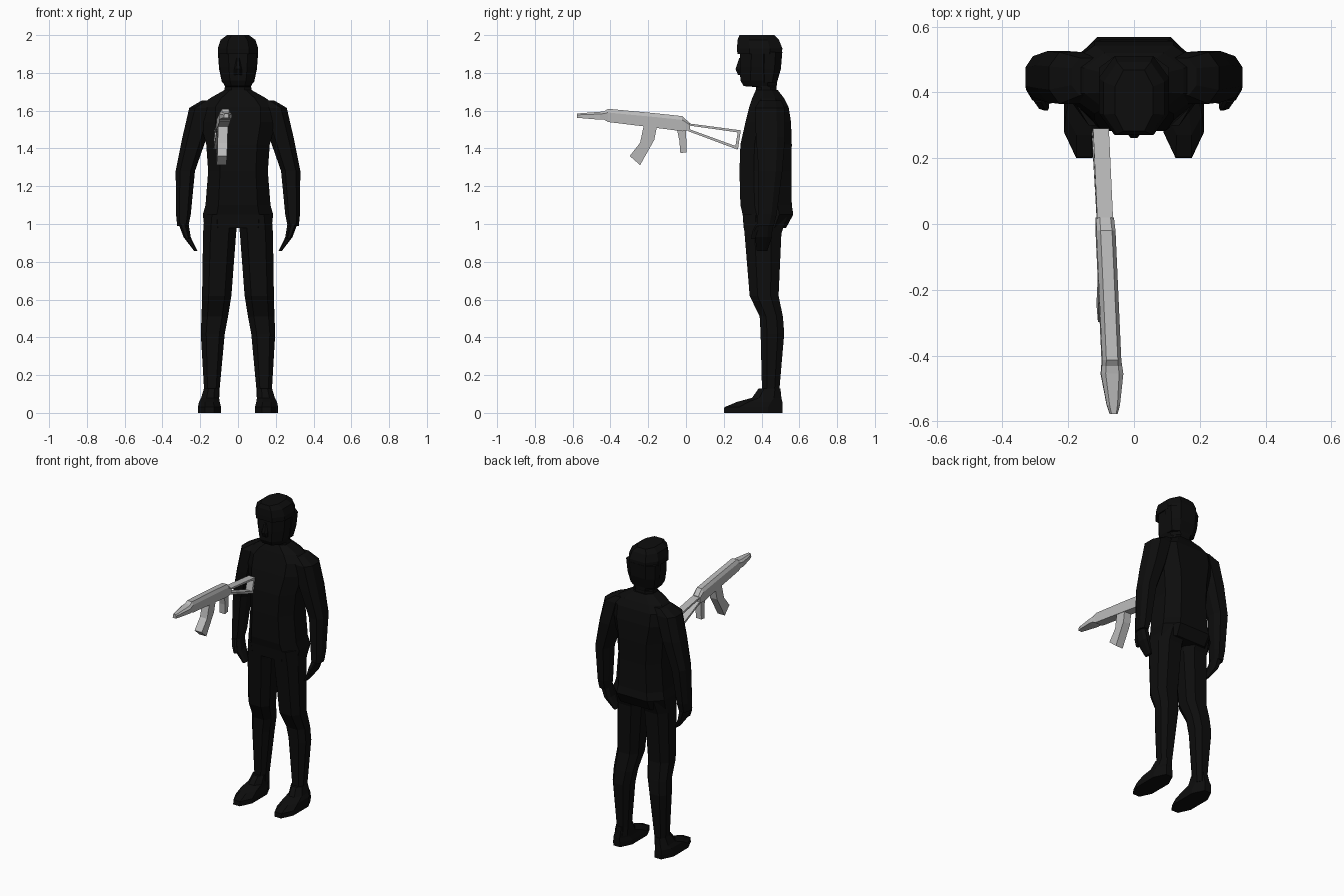
import bpy, bmesh


def material(name, r, g, b):
    m = bpy.data.materials.new(name)
    m.diffuse_color = (r, g, b, 1)
    return m


BLACK = material("matte black", 0.004, 0.004, 0.004)
GREY = material("light grey", 0.5, 0.5, 0.5)


def finish(name, bm, mat):
    bmesh.ops.recalc_face_normals(bm, faces=bm.faces)
    me = bpy.data.meshes.new(name)
    bm.to_mesh(me)
    bm.free()
    me.materials.append(mat)
    ob = bpy.data.objects.new(name, me)
    bpy.context.collection.objects.link(ob)
    return ob


def skin(bm, rings):
    """Join rings of points with quads and cap both ends."""
    loops = [[bm.verts.new(p) for p in ring] for ring in rings]
    n = len(loops[0])
    for a, b in zip(loops, loops[1:]):
        for i in range(n):
            j = (i + 1) % n
            bm.faces.new((a[i], a[j], b[j], b[i]))
    bm.faces.new(loops[0])
    bm.faces.new(loops[-1])


def octagon(z, x0, x1, y0, y1, fx=0.55, fy=0.45):
    cx, cy, w, h = (x0 + x1) / 2, (y0 + y1) / 2, (x1 - x0) / 2, (y1 - y0) / 2
    pts = [(1, -fy), (1, fy), (fx, 1), (-fx, 1), (-1, fy), (-1, -fy), (-fx, -1), (fx, -1)]
    return [(cx + a * w, cy + b * h, z) for a, b in pts]


def body_part(name, rows, both=False, **kw):
    """Loft octagons (z, x0, x1, y0, y1); 'both' adds the mirrored twin."""
    bm = bmesh.new()
    skin(bm, [octagon(*r, **kw) for r in rows])
    ob = finish(name, bm, BLACK)
    if both:
        ob.modifiers.new("mirror", 'MIRROR')
    return ob


# jacket body with flared hem and sloping shoulders
body_part("torso", [(z, -w, w, a, b) for z, w, a, b in [
    (0.98, 0.178, 0.305, 0.53), (1.05, 0.186, 0.30, 0.568), (1.10, 0.172, 0.288, 0.56),
    (1.28, 0.158, 0.283, 0.558), (1.42, 0.168, 0.288, 0.56), (1.54, 0.20, 0.315, 0.556),
    (1.62, 0.20, 0.335, 0.543), (1.665, 0.15, 0.35, 0.52), (1.71, 0.07, 0.37, 0.485)]], fx=0.6)

# neck and head
body_part("head", [(z, -w, w, a, b) for z, w, a, b in [
    (1.67, 0.075, 0.37, 0.48), (1.725, 0.07, 0.37, 0.478), (1.73, 0.07, 0.305, 0.48),
    (1.76, 0.085, 0.288, 0.483), (1.83, 0.097, 0.285, 0.497), (1.90, 0.10, 0.287, 0.505)]], fx=0.5)
body_part("nose", [(1.79, -0.02, 0.02, 0.275, 0.31), (1.82, -0.02, 0.02, 0.262, 0.31),
                   (1.88, -0.008, 0.008, 0.282, 0.31)])
body_part("hair", [(z, -w, w, a, b) for z, w, a, b in [
    (1.90, 0.107, 0.272, 0.508), (1.93, 0.107, 0.27, 0.51), (1.975, 0.092, 0.273, 0.492),
    (2.0, 0.058, 0.283, 0.468)]])
body_part("back_hair", [(1.75, -0.085, 0.085, 0.39, 0.482), (1.82, -0.1, 0.1, 0.38, 0.502),
                        (1.91, -0.107, 0.107, 0.38, 0.51)])

# arms
body_part("arm", [
    (0.99, 0.262, 0.322, 0.375, 0.465), (1.05, 0.25, 0.328, 0.38, 0.48),
    (1.28, 0.228, 0.33, 0.385, 0.51), (1.46, 0.165, 0.294, 0.37, 0.525),
    (1.615, 0.12, 0.258, 0.365, 0.522), (1.655, 0.08, 0.19, 0.39, 0.505)], both=True)
body_part("hand", [
    (0.857, 0.215, 0.232, 0.375, 0.43), (0.93, 0.25, 0.288, 0.365, 0.455),
    (1.02, 0.265, 0.322, 0.38, 0.46)], both=True)
body_part("thumb", [
    (0.92, 0.258, 0.278, 0.345, 0.37), (0.96, 0.265, 0.295, 0.35, 0.385),
    (1.0, 0.275, 0.31, 0.37, 0.41)], both=True)

# trouser legs and shoes
body_part("leg", [
    (0.07, 0.10, 0.18, 0.405, 0.495), (0.13, 0.097, 0.18, 0.402, 0.495),
    (0.42, 0.07, 0.197, 0.395, 0.52), (0.51, 0.053, 0.193, 0.39, 0.513),
    (0.62, 0.035, 0.19, 0.337, 0.49), (0.95, 0.01, 0.185, 0.31, 0.505),
    (1.05, 0.0, 0.178, 0.30, 0.54)], both=True)
body_part("shoe", [
    (0.0, 0.09, 0.212, 0.2, 0.51), (0.03, 0.09, 0.212, 0.203, 0.512),
    (0.058, 0.097, 0.207, 0.27, 0.51), (0.08, 0.1, 0.195, 0.35, 0.505),
    (0.13, 0.1, 0.18, 0.385, 0.5)], both=True, fx=0.4, fy=0.5)


# rifle: built straight along y, then yawed and rolled by a shear
def place(bm):
    for v in bm.verts:
        v.co.x += -0.086 - 0.04 * v.co.y + 0.05 * (v.co.z - 1.55)


def plate(name, profile, w):
    """Extrude a (y, z) outline to half-width w."""
    bm = bmesh.new()
    skin(bm, [[(s * w, y, z) for y, z in profile] for s in (-1, 1)])
    place(bm)
    finish(name, bm, GREY)


# barrel, handguard and receiver with chamfered top
bm = bmesh.new()
skin(bm, [[(-w, y, lo), (w, y, lo), (w, y, hi - c), (w * 0.6, y, hi), (-w * 0.6, y, hi), (-w, y, hi - c)]
          for y, lo, hi, w, c in [
              (-0.577, 1.56, 1.585, 0.012, 0.008), (-0.55, 1.56, 1.587, 0.02, 0.008),
              (-0.455, 1.552, 1.594, 0.034, 0.012), (-0.432, 1.552, 1.597, 0.031, 0.012),
              (-0.413, 1.54, 1.61, 0.029, 0.02), (-0.15, 1.508, 1.585, 0.029, 0.02),
              (-0.02, 1.491, 1.571, 0.029, 0.02), (0.02, 1.496, 1.535, 0.027, 0.01)]])
place(bm)
finish("rifle_receiver", bm, GREY)

plate("rifle_magazine", [(-0.222, 1.53), (-0.153, 1.52), (-0.168, 1.445), (-0.243, 1.312),
                         (-0.298, 1.36), (-0.243, 1.43)], 0.026)
plate("rifle_grip", [(-0.05, 1.51), (0.0, 1.51), (0.003, 1.38), (-0.03, 1.375), (-0.035, 1.44)], 0.02)

# open folding stock
plate("stock_top_bar", [(0.01, 1.522), (0.01, 1.533), (0.29, 1.496), (0.288, 1.483)], 0.024)
plate("stock_bottom_bar", [(0.01, 1.492), (0.01, 1.505), (0.27, 1.41), (0.27, 1.395)], 0.024)
plate("stock_butt", [(0.275, 1.49), (0.29, 1.495), (0.275, 1.395), (0.259, 1.4)], 0.024)
